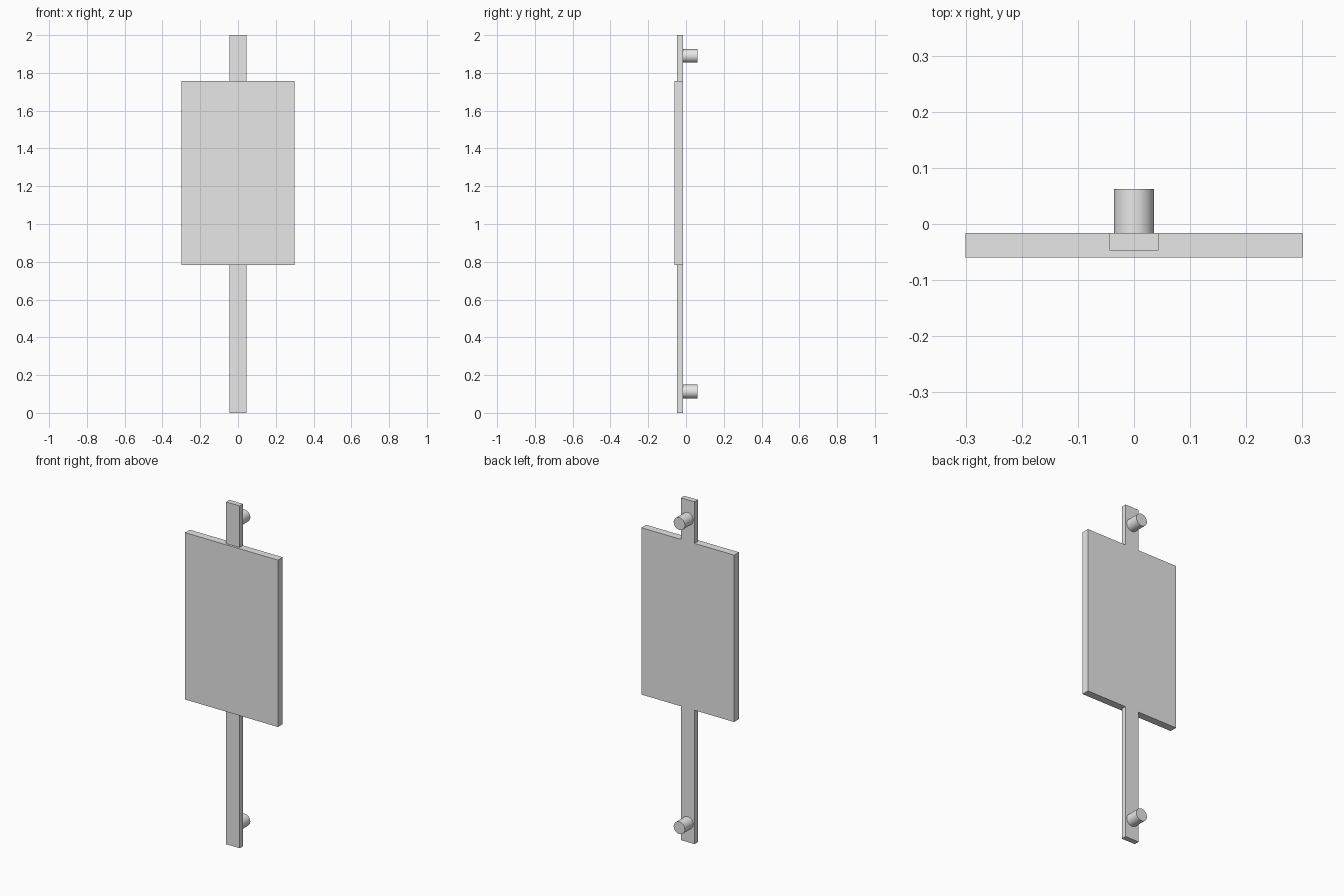
import bpy
import math

cube = bpy.data.objects.get("Cube")
if cube:
    bpy.data.objects.remove(cube, do_unlink=True)

# One plain grey finish
grey = bpy.data.materials.new("light grey")
grey.use_nodes = True
colour = (0.8, 0.8, 0.8, 1)
grey.diffuse_color = colour
grey.node_tree.nodes["Principled BSDF"].inputs["Base Color"].default_value = colour

BACK = -0.016            # shared back plane of panel and strip
PANEL_LOW, PANEL_TOP = 0.782, 1.757


def finish(name):
    obj = bpy.context.object
    obj.name = name
    obj.data.materials.append(grey)
    return obj


def box(name, width, front, low, top):
    """Upright slab whose back lies on the shared plane."""
    bpy.ops.mesh.primitive_cube_add(
        size=1, location=(0, (front + BACK) / 2, (low + top) / 2))
    obj = finish(name)
    obj.scale = (width, BACK - front, top - low)
    bpy.ops.object.transform_apply(location=False, rotation=False, scale=True)


def peg(name, z, end=0.062, radius=0.036):
    """Round peg standing out of the back of the strip."""
    bpy.ops.mesh.primitive_cylinder_add(
        vertices=48, radius=radius, depth=end - BACK,
        location=(0, (end + BACK) / 2, z), rotation=(math.pi / 2, 0, 0))
    finish(name)
    bpy.ops.object.shade_smooth_by_angle(angle=math.radians(30))


# Wide panel, with the strip continuing above and below it
box("panel", 0.6, -0.06, PANEL_LOW, PANEL_TOP)
box("lower_strip", 0.088, -0.047, 0, PANEL_LOW)
box("upper_strip", 0.088, -0.047, PANEL_TOP, 2)

# Mounting pegs
peg("lower_peg", 0.113)
peg("upper_peg", 1.89)
